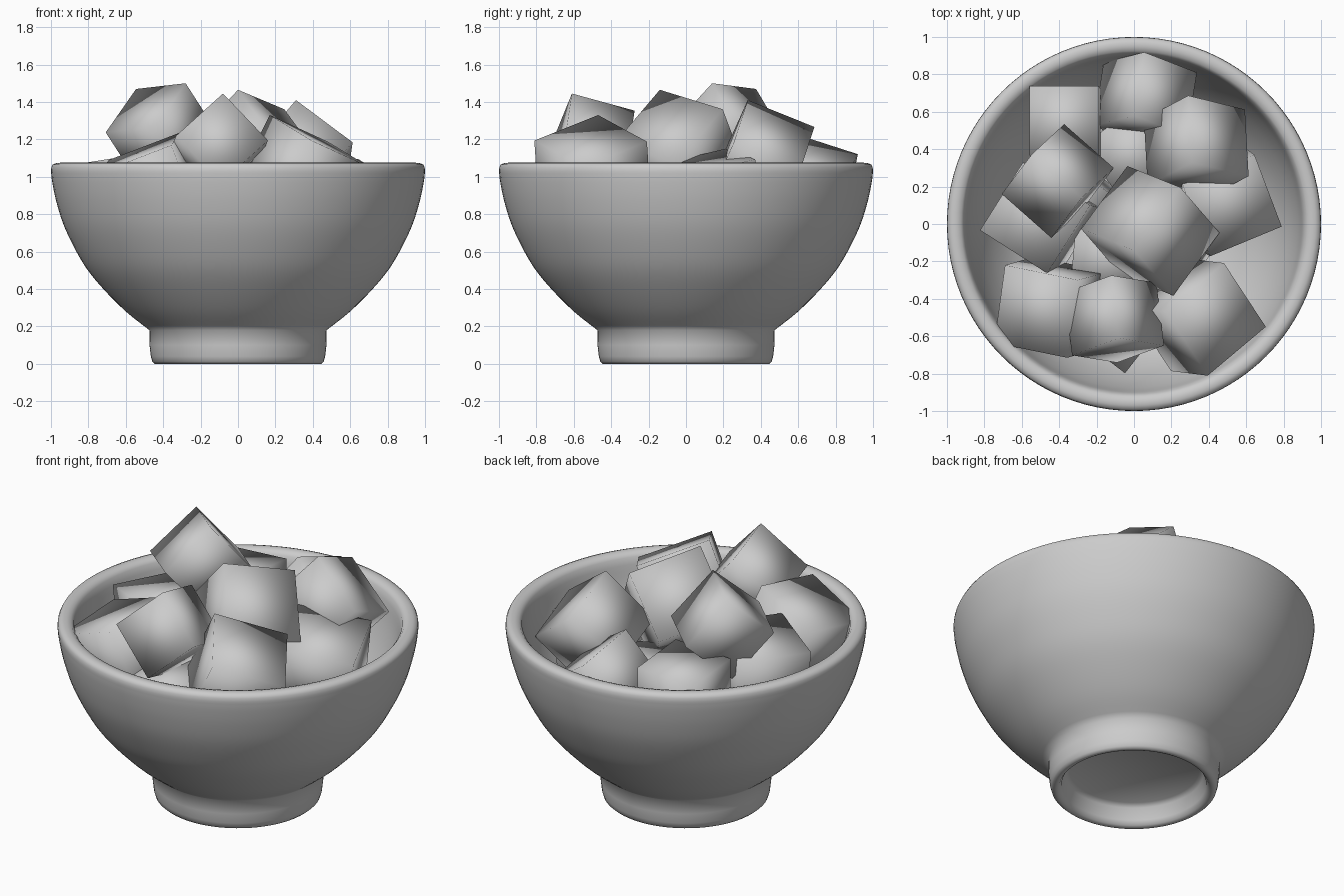
import bpy, bmesh, math, random
from mathutils import Vector

if "Cube" in bpy.data.objects:
    bpy.data.objects.remove(bpy.data.objects["Cube"])

random.seed(4)


def finish(bm, name):
    bmesh.ops.recalc_face_normals(bm, faces=bm.faces)
    me = bpy.data.meshes.new(name)
    bm.to_mesh(me)
    bm.free()
    for p in me.polygons:
        p.use_smooth = True
    ob = bpy.data.objects.new(name, me)
    bpy.context.collection.objects.link(ob)
    return ob


def smooth_path(pts, n=4):
    # Catmull-Rom interpolation through the profile points
    v = [Vector(p) for p in pts]
    v = [2 * v[0] - v[1]] + v + [2 * v[-1] - v[-2]]
    out = []
    for a, b, c, d in zip(v, v[1:], v[2:], v[3:]):
        for i in range(n):
            t = i / n
            out.append(0.5 * (2 * b + (c - a) * t + (2 * a - 5 * b + 4 * c - d) * t * t
                              + (3 * b - a - 3 * c + d) * t ** 3))
    return out + [v[-2]]


def lathe(name, profile, steps=96):
    bm = bmesh.new()
    vs = [bm.verts.new((r, 0, z)) for r, z in profile]
    es = [bm.edges.new(p) for p in zip(vs, vs[1:])]
    bmesh.ops.spin(bm, geom=vs + es, axis=(0, 0, 1), cent=(0, 0, 0),
                   angle=math.tau, steps=steps, use_duplicate=False)
    bmesh.ops.remove_doubles(bm, verts=bm.verts, dist=1e-4)
    return finish(bm, name)


def cube(name, top, a, b, size):
    # top corner plus two neighbouring corners; the third edge points down
    o = Vector(top)
    e1 = (Vector(a) - o).normalized()
    e2 = Vector(b) - o
    e2 = (e2 - e1 * e2.dot(e1)).normalized()
    e3 = e1.cross(e2)
    if e3.z > 0:
        e3 = -e3
    bm = bmesh.new()
    bmesh.ops.create_cube(bm, size=1)
    for v in bm.verts:
        u = (v.co + Vector((.5, .5, .5))) * size
        v.co = o + e1 * u.x + e2 * u.y + e3 * u.z
    return finish(bm, name)


# Bowl with foot ring
foot = [(0, .13), (.36, .12), (.385, .10), (.40, .03), (.415, .006), (.43, 0),
        (.445, 0), (.458, .012), (.466, .04), (.473, .10), (.474, .18)]
outer = [(.474, .18), (.60, .28), (.72, .40), (.81, .51), (.88, .63), (.935, .75),
         (.972, .87), (.993, .97), (1.0, 1.03)]
rim = [(.998, 1.05), (.99, 1.066), (.97, 1.074), (.95, 1.075), (.925, 1.068), (.91, 1.05)]
inner = [(.90, 1.01), (.875, .88), (.83, .74), (.76, .60), (.66, .47), (.52, .36),
         (.35, .28), (.18, .25), (0, .24)]
lathe("bowl", [Vector(p) for p in foot[:-1]] + smooth_path(outer)
      + [Vector(p) for p in rim] + smooth_path(inner))

# Visible cubes heaped in the bowl: top corner, two neighbours, edge length
heap = [
    ((-.28, .14, 1.50), (-.54, .37, 1.47), (-.12, .29, 1.25), .355),
    ((0, -.14, 1.465), (.25, .20, 1.36), (.21, -.38, 1.18), .43),
    ((-.08, -.61, 1.445), (-.12, -.28, 1.355), (.155, -.65, 1.20), .35),
    ((.17, -.47, 1.33), (.40, -.82, 1.19), (.42, -.19, 1.22), .43),
    ((-.30, -.30, 1.24), (-.69, -.22, 1.09), (-.38, -.71, 1.16), .425),
    ((-.235, .10, 1.15), (-.61, .34, 1.09), (-.47, -.25, 1.13), .43),
    ((-.19, .37, 1.14), (-.19, .71, 1.11), (-.55, .36, 1.12), .37),
    ((.31, .33, 1.41), (.29, .69, 1.265), (.61, .27, 1.18), .385),
    ((0, .58, 1.23), (.05, .89, 1.13), (.28, .50, 1.03), .36),
    ((.26, .21, 1.15), (.67, .38, 1.09), (.42, -.14, 1.06), .42),
]
for i, (t, a, b, s) in enumerate(heap):
    cube(f"cube_{i + 1}", t, a, b, s)

# Buried cubes below the heap
buried = [(-.15, -.2, .95), (-.03, .38, .98), (-.08, -.55, .93),
          (.25, .0, .85), (.3, .35, .85), (-.35, .1, .8)]
for i, (x, y, z) in enumerate(buried):
    ang, s = random.uniform(0, math.tau), .36
    d, n = Vector((math.cos(ang), math.sin(ang), .1)), Vector((-math.sin(ang), math.cos(ang), -.12))
    top = Vector((x, y, z)) - (d + n) * s / 2
    cube(f"buried_cube_{i + 1}", top, top + d, top + n, s)
